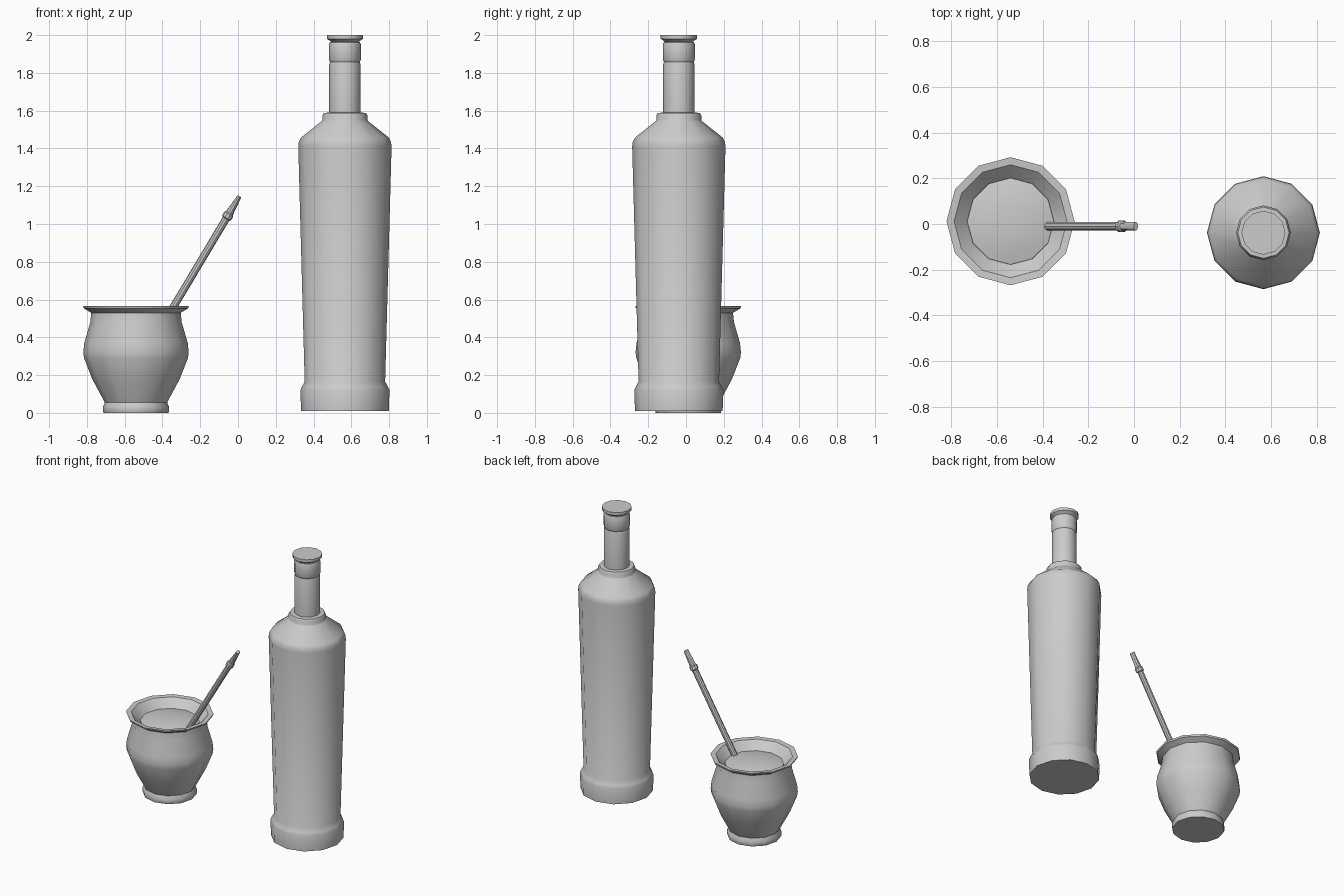
import bpy, math
from mathutils import Vector

if "Cube" in bpy.data.objects:
    bpy.data.objects.remove(bpy.data.objects["Cube"])


def lathe(name, profile, loc, sides=12, closed=False, angle=32, squash=None):
    """Revolve (radius, z) points; open profiles get flat end caps."""
    verts, faces = [], []
    for i, (r, z) in enumerate(profile):
        s = squash[i] if squash else 1.0
        for k in range(sides):
            a = 2 * math.pi * k / sides
            verts.append((r * s * math.cos(a), r * math.sin(a), z))
    n = len(profile)
    for i in range(n - 1):
        for k in range(sides):
            j = (k + 1) % sides
            faces.append((i * sides + k, i * sides + j,
                          (i + 1) * sides + j, (i + 1) * sides + k))
    faces.append(tuple(reversed(range(sides))))
    faces.append(tuple(range((n - 1) * sides, n * sides)))
    mesh = bpy.data.meshes.new(name)
    mesh.from_pydata(verts, [], faces)
    ob = bpy.data.objects.new(name, mesh)
    bpy.context.collection.objects.link(ob)
    ob.location = loc
    bpy.ops.object.select_all(action='DESELECT')
    ob.select_set(True)
    bpy.context.view_layer.objects.active = ob
    bpy.ops.object.shade_smooth_by_angle(angle=math.radians(angle))
    return ob


bottle = (0.566, -0.038, 0)
cup = (-0.54, 0.012, 0)

# Bottle: stepped foot, tapering body, shoulder, collar and neck
lathe("bottle_body", [
    (0.232, 0.01), (0.236, 0.12), (0.228, 0.138), (0.213, 0.165),
    (0.247, 1.41), (0.244, 1.435), (0.232, 1.458), (0.122, 1.545),
    (0.119, 1.55), (0.119, 1.575), (0.112, 1.588), (0.083, 1.59),
    (0.083, 1.845), (0.078, 1.86)], bottle)

# Bottle mouth ring and cap
lathe("bottle_mouth_ring", [
    (0.076, 1.85), (0.081, 1.862), (0.085, 1.872), (0.085, 1.95),
    (0.080, 1.962), (0.070, 1.965)], bottle)
lathe("bottle_cap", [
    (0.070, 1.96), (0.080, 1.97), (0.096, 1.98), (0.096, 2.0)], bottle)

# Gourd cup: foot, bulging body, flared rim, inner wall down to the filling
lathe("cup", [
    (0.172, 0.0), (0.176, 0.015), (0.176, 0.03), (0.165, 0.055),
    (0.232, 0.18), (0.275, 0.29), (0.279, 0.32), (0.274, 0.37),
    (0.242, 0.48), (0.237, 0.53), (0.276, 0.553), (0.28, 0.565),
    (0.247, 0.562), (0.19, 0.505), (0.185, 0.46)], cup)

# Low mound of filling
lathe("cup_filling", [
    (0.192, 0.48), (0.189, 0.508), (0.13, 0.522), (0.06, 0.53)], cup)

# Straw: tube, ring and flattened mouthpiece, tilted towards +x
base, tip = Vector((-0.408, -0.01, 0.45)), Vector((0.008, -0.01, 1.147))
L = (tip - base).length
r = L - 0.122
straw = lathe("straw", [
    (0.020, 0), (0.020, r - 0.018), (0.027, r - 0.012), (0.027, r + 0.012),
    (0.021, r + 0.018), (0.020, r + 0.03), (0.020, L)],
    base, sides=10, squash=[1, 1, 1, 1, 1, 1, 0.55])
d = tip - base
straw.rotation_euler = (0, math.atan2(d.x, d.z), 0)
